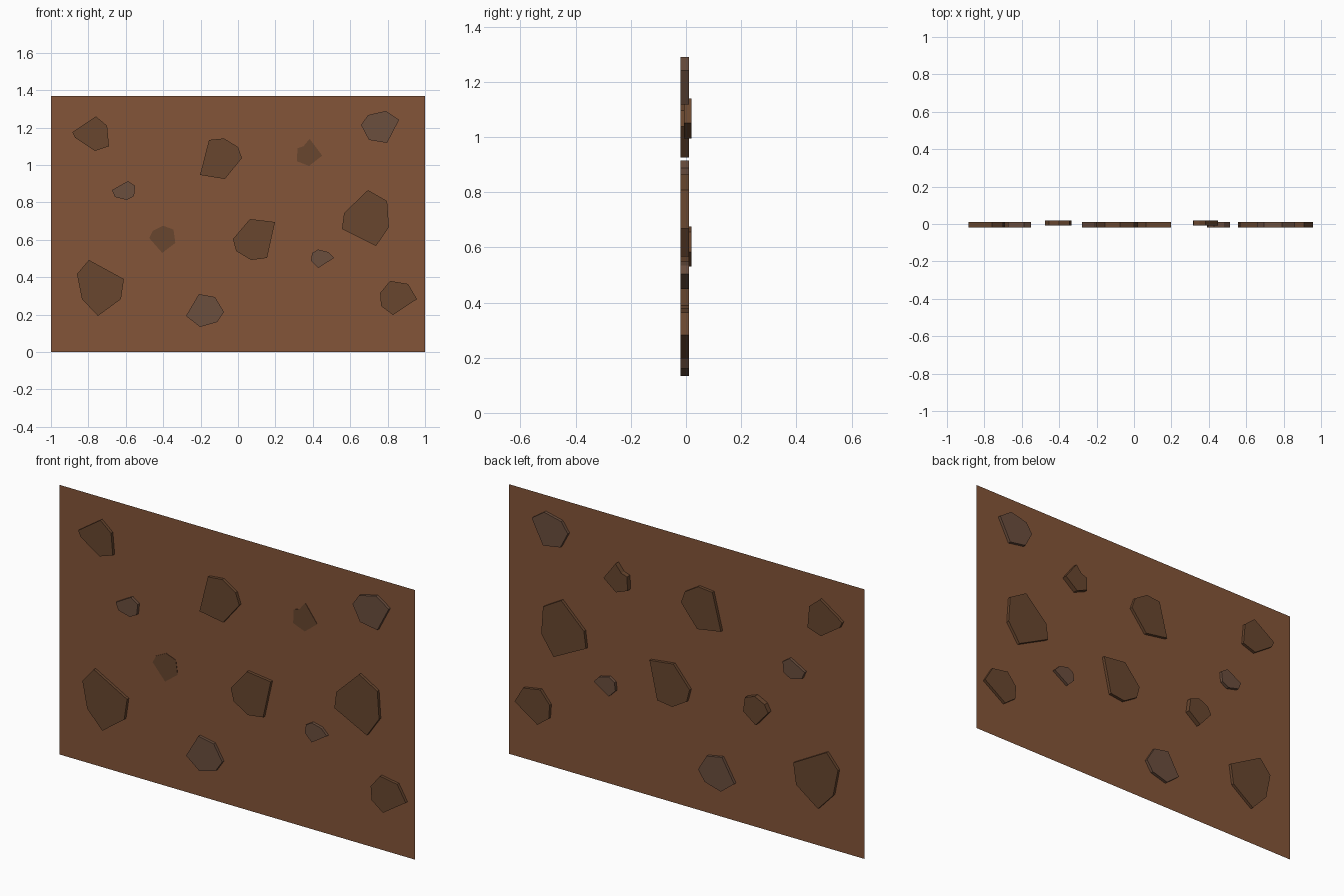
import bpy
import bmesh

if "Cube" in bpy.data.objects:
    bpy.data.objects.remove(bpy.data.objects["Cube"])


def material(name, rgb):
    m = bpy.data.materials.new(name)
    m.diffuse_color = (*rgb, 1)
    m.use_nodes = True
    m.node_tree.nodes["Principled BSDF"].inputs["Base Color"].default_value = m.diffuse_color
    return m


earth = material("earth", (0.23, 0.09, 0.04))
brown = material("brown_stone", (0.14, 0.062, 0.028))
grey = material("grey_stone", (0.147, 0.077, 0.048))


def build(name, outline, front, back, mat):
    """Flat outline in x/z at y = front, extruded to y = back if different."""
    bm = bmesh.new()
    face = bm.faces.new([bm.verts.new((x, front, z)) for x, z in outline])
    if back > front:
        ext = bmesh.ops.extrude_face_region(bm, geom=[face], use_keep_orig=True)
        for v in ext["geom"]:
            if isinstance(v, bmesh.types.BMVert):
                v.co.y = back
        bmesh.ops.recalc_face_normals(bm, faces=bm.faces[:])
    mesh = bpy.data.meshes.new(name)
    bm.to_mesh(mesh)
    bm.free()
    mesh.materials.append(mat)
    obj = bpy.data.objects.new(name, mesh)
    bpy.context.collection.objects.link(obj)


def stone(name, mat, *outline, front=-0.02, back=0.01):
    build(name, outline, front, back, mat)


# Thin sheet of soil
build("soil_sheet", [(-1, 0), (1, 0), (1, 1.37), (-1, 1.37)], -0.005, -0.005, earth)

# Large and medium brown stones
stone("stone_top_left", brown, (-.885, 1.175), (-.76, 1.26), (-.70, 1.21),
      (-.69, 1.10), (-.765, 1.075), (-.87, 1.145))
stone("stone_low_left", brown, (-.797, .492), (-.61, .39), (-.626, .283),
      (-.749, .193), (-.834, .283), (-.861, .417))
stone("stone_top_middle", brown, (-.155, 1.134), (-.075, 1.142), (0, 1.096),
      (.021, 1.037), (-.07, .925), (-.203, .947))
stone("stone_right", brown, (.695, .866), (.797, .807), (.807, .668),
      (.738, .567), (.556, .658), (.567, .743))
stone("stone_centre", brown, (.064, .711), (.198, .695), (.155, .503),
      (.07, .492), (-.01, .54), (-.027, .604))
stone("stone_low_right", brown, (.813, .38), (.909, .364), (.957, .283),
      (.829, .198), (.765, .246), (.76, .316))

# Grey-brown stones
stone("stone_small_left", grey, (-.674, .866), (-.588, .914), (-.55, .888),
      (-.556, .834), (-.594, .813), (-.658, .829))
stone("stone_top_right", grey, (.658, 1.214), (.695, 1.267), (.791, 1.289),
      (.861, 1.241), (.797, 1.118), (.70, 1.134))
stone("stone_small_right", grey, (.396, .529), (.428, .548), (.481, .535),
      (.513, .503), (.428, .449), (.39, .487))
stone("stone_low_middle", grey, (-.209, .31), (-.123, .294), (-.075, .214),
      (-.112, .16), (-.203, .134), (-.278, .193))

# Stones set towards the back, nearly flush with the front of the sheet
stone("stone_sunken_left", brown, (-.475, .61), (-.455, .648), (-.40, .675),
      (-.345, .655), (-.335, .583), (-.405, .53), front=-0.007, back=0.02)
stone("stone_sunken_right", brown, (.318, 1.09), (.35, 1.10), (.383, 1.14),
      (.45, 1.05), (.38, .995), (.315, 1.02), front=-0.007, back=0.02)
